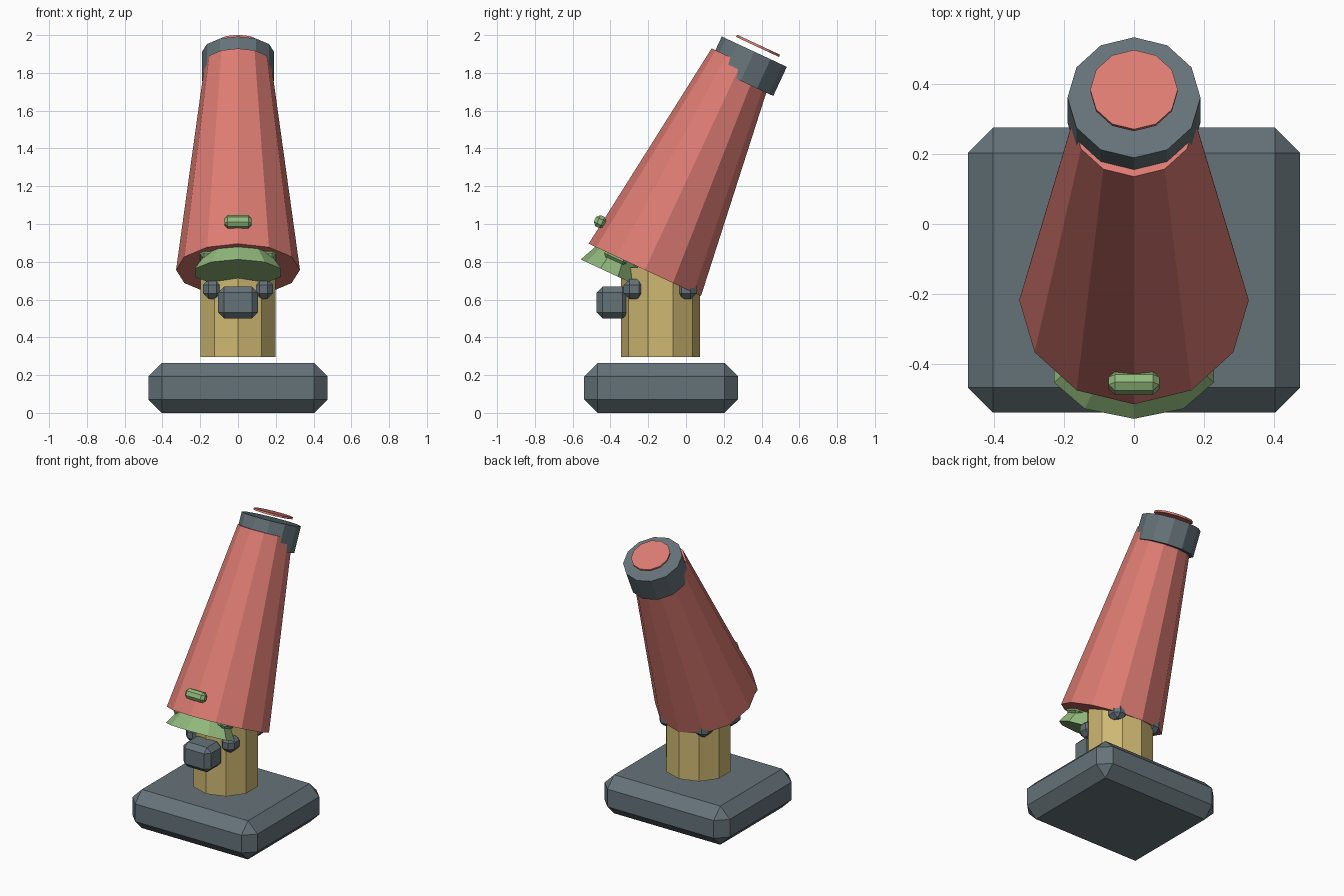
import bpy, math
from mathutils import Vector, Matrix

if "Cube" in bpy.data.objects:
    bpy.data.objects.remove(bpy.data.objects["Cube"])

TILT = math.radians(25)
ROT = Matrix.Rotation(-TILT, 4, 'X')
BASE = Vector((0, -0.218, 0.757))      # centre of the barrel's lower end


def material(name, rgb):
    m = bpy.data.materials.new(name)
    m.diffuse_color = (*rgb, 1)
    m.use_nodes = True
    m.node_tree.nodes["Principled BSDF"].inputs["Base Color"].default_value = m.diffuse_color
    return m


SLATE = material("slate", (0.13, 0.17, 0.19))
RED = material("red", (0.72, 0.20, 0.17))
TAN = material("tan", (0.62, 0.48, 0.17))
GREEN = material("green", (0.28, 0.48, 0.20))


def finish(name, mat, bevel=0):
    ob = bpy.context.object
    ob.name = name
    ob.data.materials.append(mat)
    if bevel:
        b = ob.modifiers.new("chamfer", 'BEVEL')
        b.width, b.segments, b.limit_method = bevel, 1, 'NONE'
    return ob


def box(name, mat, loc, size, bevel, tilt=0):
    bpy.ops.mesh.primitive_cube_add(size=1, location=loc, rotation=(-tilt, 0, 0))
    ob = bpy.context.object
    for v in ob.data.vertices:
        v.co = Vector(a * b for a, b in zip(v.co, size))
    return finish(name, mat, bevel)


def axial(name, mat, along, height, r1, r2, shift=0, sides=12, squash=1):
    """Tapered prism on the tilted barrel axis, starting at distance 'along'."""
    loc = BASE + ROT @ Vector((0, shift, along + height / 2))
    bpy.ops.mesh.primitive_cone_add(vertices=sides, radius1=r1, radius2=r2, depth=height,
                                    location=loc, rotation=(-TILT, 0, 0))
    bpy.context.object.scale.y = squash
    return finish(name, mat)


# foot slab and post
box("base_slab", SLATE, (0, -0.132, 0.1325), (0.95, 0.815, 0.265), 0.072)
bpy.ops.mesh.primitive_cylinder_add(vertices=10, radius=0.21, depth=0.475,
                                    location=(0, -0.135, 0.5325))
finish("post", TAN)

# tapered barrel with end collar and lens disc
axial("barrel", RED, 0, 1.212, 0.328, 0.175)
axial("end_collar", SLATE, 1.122, 0.17, 0.19, 0.19, 0.037)
axial("end_disc", RED, 1.322, 0.013, 0.125, 0.125, 0.042)

# flared oval lip under the barrel
axial("lower_lip", GREEN, -0.093, 0.14, 0.24, 0.15, -0.165, 10, 0.69)

# front knob and button
box("front_knob", SLATE, (0, -0.388, 0.585), (0.21, 0.17, 0.17), 0.032)
box("front_button", GREEN, (0, -0.455, 1.012), (0.145, 0.06, 0.065), 0.018, TILT)

# mounting blocks around the post and lip blocks
for side, sx in (("left", -1), ("right", 1)):
    for end, y in (("front", -0.275), ("back", 0.0)):
        box(f"{end}_{side}_block", SLATE, (sx * 0.135, y, 0.655), (0.1, 0.11, 0.105), 0.03)
    box(f"{side}_lip_block", GREEN, (sx * 0.145, -0.37, 0.828), (0.11, 0.13, 0.06), 0.02, TILT)
